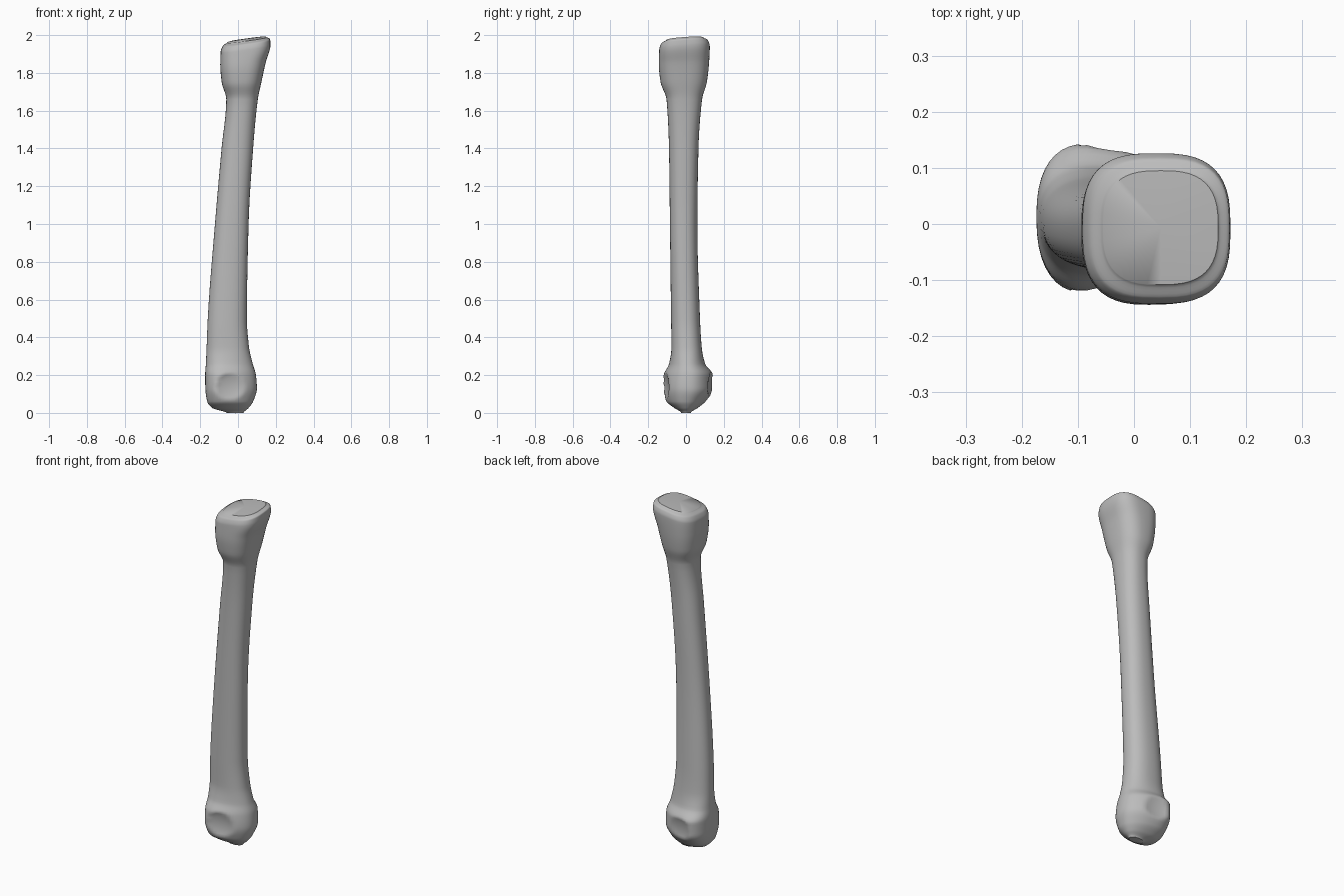
import bpy, bmesh, math

cube = bpy.data.objects.get("Cube")
if cube:
    bpy.data.objects.remove(cube, do_unlink=True)

bone_grey = bpy.data.materials.new("bone_grey")
bone_grey.use_nodes = True
colour = (0.5, 0.5, 0.5, 1)
bone_grey.diffuse_color = colour
bone_grey.node_tree.nodes["Principled BSDF"].inputs["Base Color"].default_value = colour

# Stations: z, x min, x max, y min, y max, squareness, wedge, cap tilt
STATIONS = [
    (0.00, -0.06, 0.03, -0.025, 0.025, 2.0, 0, 0),
    (0.025, -0.135, 0.055, -0.06, 0.06, 2.2, 0.1, 0),
    (0.06, -0.163, 0.08, -0.1, 0.1, 2.3, 0.2, 0),
    (0.13, -0.173, 0.1, -0.118, 0.137, 2.4, 0.25, 0),
    (0.2, -0.174, 0.095, -0.112, 0.137, 2.4, 0.25, 0),
    (0.26, -0.17, 0.078, -0.088, 0.1, 2.3, 0.15, 0),
    (0.35, -0.166, 0.058, -0.077, 0.083, 2.3, 0, 0),
    (0.5, -0.16, 0.047, -0.079, 0.074, 2.3, 0, 0),
    (1.0, -0.122, 0.056, -0.085, 0.06, 2.3, 0, 0),
    (1.4, -0.087, 0.08, -0.09, 0.066, 2.3, 0, 0),
    (1.66, -0.062, 0.105, -0.103, 0.085, 2.3, 0, 0),
    (1.75, -0.086, 0.124, -0.134, 0.11, 2.5, 0, 0.1),
    (1.85, -0.094, 0.147, -0.144, 0.122, 2.7, 0, 0.4),
    (1.93, -0.092, 0.172, -0.142, 0.126, 2.9, 0, 1),
    (1.96, -0.08, 0.17, -0.132, 0.117, 2.9, 0, 1),
    (1.975, -0.055, 0.15, -0.108, 0.095, 2.8, 0, 1),
]
SIDES, STEPS = 48, 6


def hermite(a, b, c, d, t):
    """Smooth value between stations b and c, limited to avoid overshoot."""
    def slope(p, q, r):
        left = (q[1] - p[1]) / (q[0] - p[0]) if q[0] != p[0] else 0
        right = (r[1] - q[1]) / (r[0] - q[0]) if r[0] != q[0] else 0
        return 0 if left * right <= 0 else 2 * left * right / (left + right)
    h = c[0] - b[0]
    return ((2*t**3 - 3*t*t + 1) * b[1] + (t**3 - 2*t*t + t) * h * slope(a, b, c)
            + (3*t*t - 2*t**3) * c[1] + (t**3 - t*t) * h * slope(b, c, d))


def sections():
    last = len(STATIONS) - 1
    for i in range(last):
        four = [STATIONS[min(max(i + k, 0), last)] for k in (-1, 0, 1, 2)]
        for s in range(STEPS):
            t = s / STEPS
            z = four[1][0] + t * (four[2][0] - four[1][0])
            yield [z] + [hermite(*[(p[0], p[k]) for p in four], t) for k in range(1, 8)]
    yield STATIONS[-1]


def facet(x, y, z):
    """Press a shallow round dish into each side of the lower knuckle."""
    front = y < 0
    d2 = ((x + (0.02 if front else 0.04)) / 0.095)**2 + ((z - 0.135) / 0.08)**2
    if d2 >= 1:
        return y
    dish = 0.014 * (1 - d2)
    if front:
        return max(y, -0.112 + 0.1 * (x + 0.08) + dish)
    return min(y, 0.138 - 0.13 * (x + 0.08) - dish)


# Bone: lofted shaft with knuckle below and slanted head above
bm = bmesh.new()
rings = []
for z, x0, x1, y0, y1, power, wedge, tilt in sections():
    ring = []
    for k in range(SIDES):
        a = 2 * math.pi * k / SIDES
        c, s = math.cos(a), math.sin(a)
        u = math.copysign(abs(c)**(2 / power), c)
        v = math.copysign(abs(s)**(2 / power), s)
        x = (x0 + x1) / 2 + u * (x1 - x0) / 2
        y = (y0 + y1) / 2 + v * (1 - wedge * u) * (y1 - y0) / 2
        if z < 0.3:
            y = facet(x, y, z)
        lift = tilt * (0.14 * (x - 0.04) + 0.07 * y)
        ring.append(bm.verts.new((x, y, z + lift)))
    rings.append(ring)
for low, high in zip(rings, rings[1:]):
    for k in range(SIDES):
        n = (k + 1) % SIDES
        bm.faces.new((low[k], low[n], high[n], high[k]))

# End caps: fan to a slightly domed centre
for ring, rise in ((rings[0], -0.002), (rings[-1], 0.006)):
    mid = sum((v.co for v in ring[1:]), ring[0].co.copy()) / SIDES
    mid.z += rise
    centre = bm.verts.new(mid)
    for k in range(SIDES):
        bm.faces.new((ring[k], ring[(k + 1) % SIDES], centre))
bmesh.ops.recalc_face_normals(bm, faces=bm.faces)
mesh = bpy.data.meshes.new("finger_bone")
bm.to_mesh(mesh)
bm.free()
mesh.materials.append(bone_grey)
bone = bpy.data.objects.new("finger_bone", mesh)
bpy.context.collection.objects.link(bone)

bpy.context.view_layer.objects.active = bone
bone.select_set(True)
bpy.ops.object.shade_smooth_by_angle(angle=math.radians(50))
